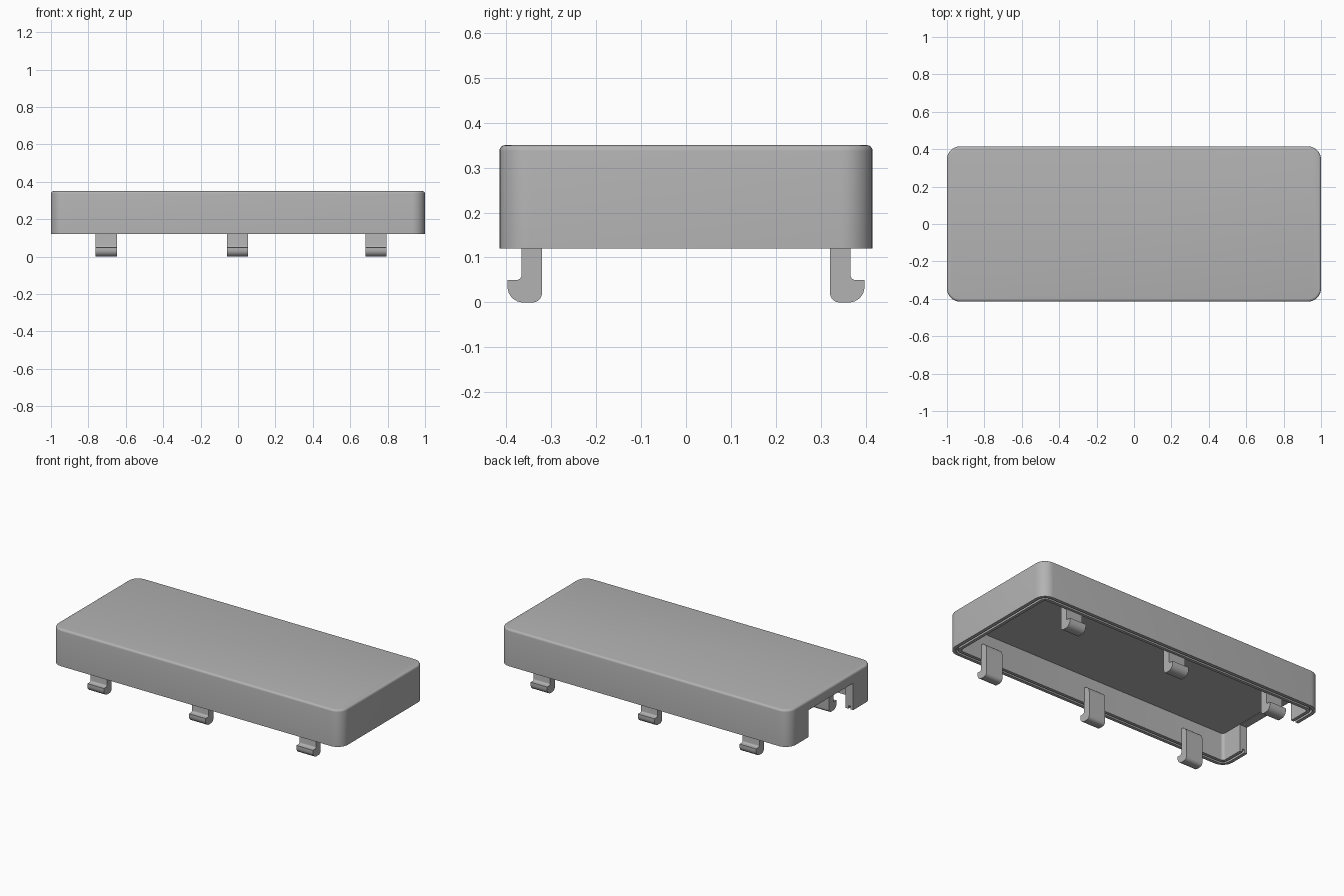
import bpy, bmesh, math

cube = bpy.data.objects.get("Cube")
if cube:
    bpy.data.objects.remove(cube, do_unlink=True)

grey = bpy.data.materials.new("plain grey")
grey.use_nodes = True
grey.diffuse_color = (0.45, 0.45, 0.45, 1)
grey.node_tree.nodes["Principled BSDF"].inputs["Base Color"].default_value = (0.45, 0.45, 0.45, 1)

HALF_X, HALF_Y, CORNER = 1.0, 0.415, 0.07
RIM, TOP, CEILING, WALL = 0.12, 0.35, 0.29, 0.052
STEPS = 8


def finish(bm, name):
    bmesh.ops.recalc_face_normals(bm, faces=bm.faces)
    mesh = bpy.data.meshes.new(name)
    bm.to_mesh(mesh)
    bm.free()
    mesh.materials.append(grey)
    obj = bpy.data.objects.new(name, mesh)
    bpy.context.collection.objects.link(obj)
    return obj


def smooth(obj):
    bpy.ops.object.select_all(action="DESELECT")
    obj.select_set(True)
    bpy.context.view_layer.objects.active = obj
    bpy.ops.object.shade_smooth_by_angle(angle=math.radians(35))


def arc(cx, cy, r, start, end, steps=STEPS):
    angles = [math.radians(start + (end - start) * i / steps) for i in range(steps + 1)]
    return [(cx + r * math.cos(a), cy + r * math.sin(a)) for a in angles]


def rounded_ring(bm, inset, z):
    r = CORNER - inset
    cx, cy = HALF_X - CORNER, HALF_Y - CORNER
    points = []
    for k, (sx, sy) in enumerate([(1, 1), (-1, 1), (-1, -1), (1, -1)]):
        points += arc(sx * cx, sy * cy, r, 90 * k, 90 * k + 90)
    return [bm.verts.new((x, y, z)) for x, y in points]


# Hollow lid: section swept from the ceiling, round the grooved rim, to the top
section = [(WALL, CEILING), (WALL, RIM), (0.033, RIM), (0.033, RIM + 0.02),
           (0.02, RIM + 0.02), (0.02, RIM), (0, RIM)]
FILLET = 0.013
section += [(FILLET - c, z) for c, z in arc(0, TOP - FILLET, FILLET, 0, 90, 4)]
bm = bmesh.new()
rings = [rounded_ring(bm, inset, z) for inset, z in section]
for low, high in zip(rings, rings[1:]):
    for i in range(len(low)):
        j = (i + 1) % len(low)
        bm.faces.new((low[i], low[j], high[j], high[i]))
bm.faces.new(rings[0])
bm.faces.new(rings[-1])
lid = finish(bm, "lid")

# Cable opening in one end wall
bm = bmesh.new()
bmesh.ops.create_cube(bm, size=1)
bmesh.ops.scale(bm, verts=bm.verts, vec=(0.2, 0.44, 0.4))
bmesh.ops.translate(bm, verts=bm.verts, vec=(-1.04, 0, CEILING - 0.202))
cutter = finish(bm, "opening_cutter")
cutter.hide_render = True
cut = lid.modifiers.new("opening", "BOOLEAN")
cut.operation = "DIFFERENCE"
cut.solver = "EXACT"
cut.object = cutter
bpy.context.view_layer.objects.active = lid
lid.select_set(True)
bpy.ops.object.modifier_apply(modifier="opening")
bpy.data.objects.remove(cutter, do_unlink=True)
smooth(lid)

# Snap hooks: side outline extruded along x, three on each long wall
outline = [(0.366, 0.215)]
outline += arc(0.376, 0.06, 0.01, 180, 270, 4)
outline += [(0.397, 0.05)]
outline += arc(0.362, 0.035, 0.035, 0, -90)
outline += arc(0.342, 0.022, 0.022, -90, -180)
outline += arc(0.366, 0.169, 0.046, 180, 90)[:-1]


def hook(name, x, side):
    bm = bmesh.new()
    verts = [bm.verts.new((x - 0.057, side * y, z)) for y, z in outline]
    face = bm.faces.new(verts)
    new = bmesh.ops.extrude_face_region(bm, geom=[face])["geom"]
    moved = [v for v in new if isinstance(v, bmesh.types.BMVert)]
    bmesh.ops.translate(bm, verts=moved, vec=(0.114, 0, 0))
    smooth(finish(bm, name))


for side, end in ((-1, "front"), (1, "back")):
    for x, place in ((-0.705, "right"), (-0.003, "middle"), (0.738, "left")):
        hook(f"{end}_hook_{place}", x, side)
